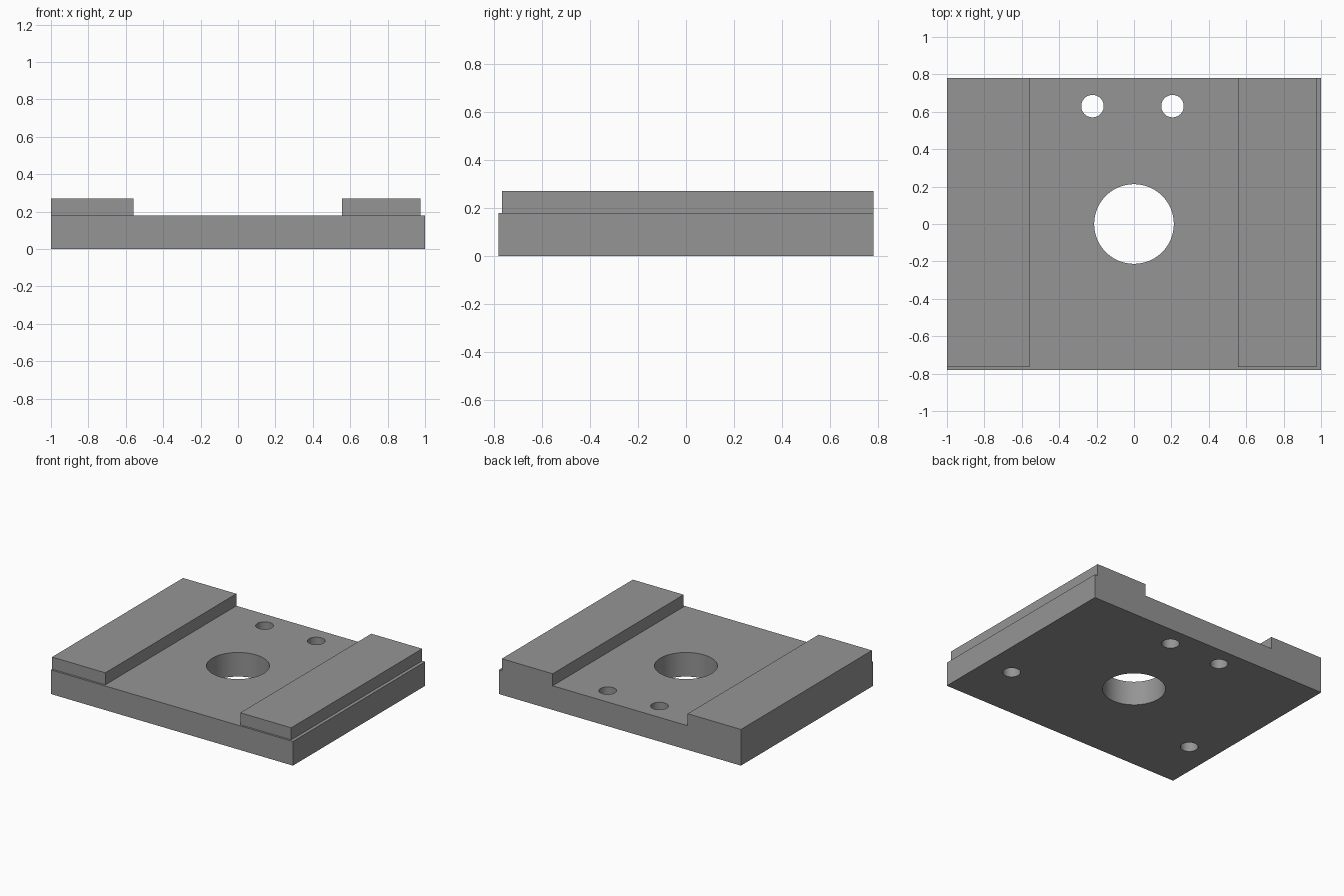
import bpy

if "Cube" in bpy.data.objects:
    bpy.data.objects.remove(bpy.data.objects["Cube"])

grey = bpy.data.materials.new("machined_grey")
grey.diffuse_color = (0.3, 0.3, 0.3, 1)
grey.use_nodes = True
grey.node_tree.nodes["Principled BSDF"].inputs["Base Color"].default_value = grey.diffuse_color


def block(name, lo, hi):
    """Box spanning two opposite corners."""
    bpy.ops.mesh.primitive_cube_add(size=1, location=[(a + b) / 2 for a, b in zip(lo, hi)])
    ob = bpy.context.object
    ob.name = name
    ob.scale = [b - a for a, b in zip(lo, hi)]
    bpy.ops.object.transform_apply(location=True, rotation=False, scale=True)
    ob.data.materials.append(grey)
    return ob


def drill(target, x, y, radius):
    """Vertical round hole right through the target."""
    bpy.ops.mesh.primitive_cylinder_add(vertices=64, radius=radius, depth=1, location=(x, y, 0.1))
    cutter = bpy.context.object
    cutter.hide_render = True
    cutter.data.materials.append(grey)
    mod = target.modifiers.new("hole", "BOOLEAN")
    mod.operation = "DIFFERENCE"
    mod.solver = "EXACT"
    mod.object = cutter
    bpy.ops.object.select_all(action="DESELECT")
    target.select_set(True)
    bpy.context.view_layer.objects.active = target
    bpy.ops.object.modifier_apply(modifier=mod.name)
    bpy.data.objects.remove(cutter)


# Base plate
plate = block("base_plate", (-1, -0.78, 0), (1, 0.78, 0.18))

# Central bore, two open bolt holes, two bolt holes capped by the rails
drill(plate, 0, 0, 0.213)
for x, y in [(-0.222, 0.63), (0.206, 0.63), (-0.79, -0.36), (0.78, -0.36)]:
    drill(plate, x, y, 0.06)
bpy.ops.object.shade_smooth_by_angle()

# Raised side rails, flush with the back edge
block("left_rail", (-1, -0.765, 0.18), (-0.56, 0.78, 0.27))
block("right_rail", (0.555, -0.765, 0.18), (0.975, 0.78, 0.27))
